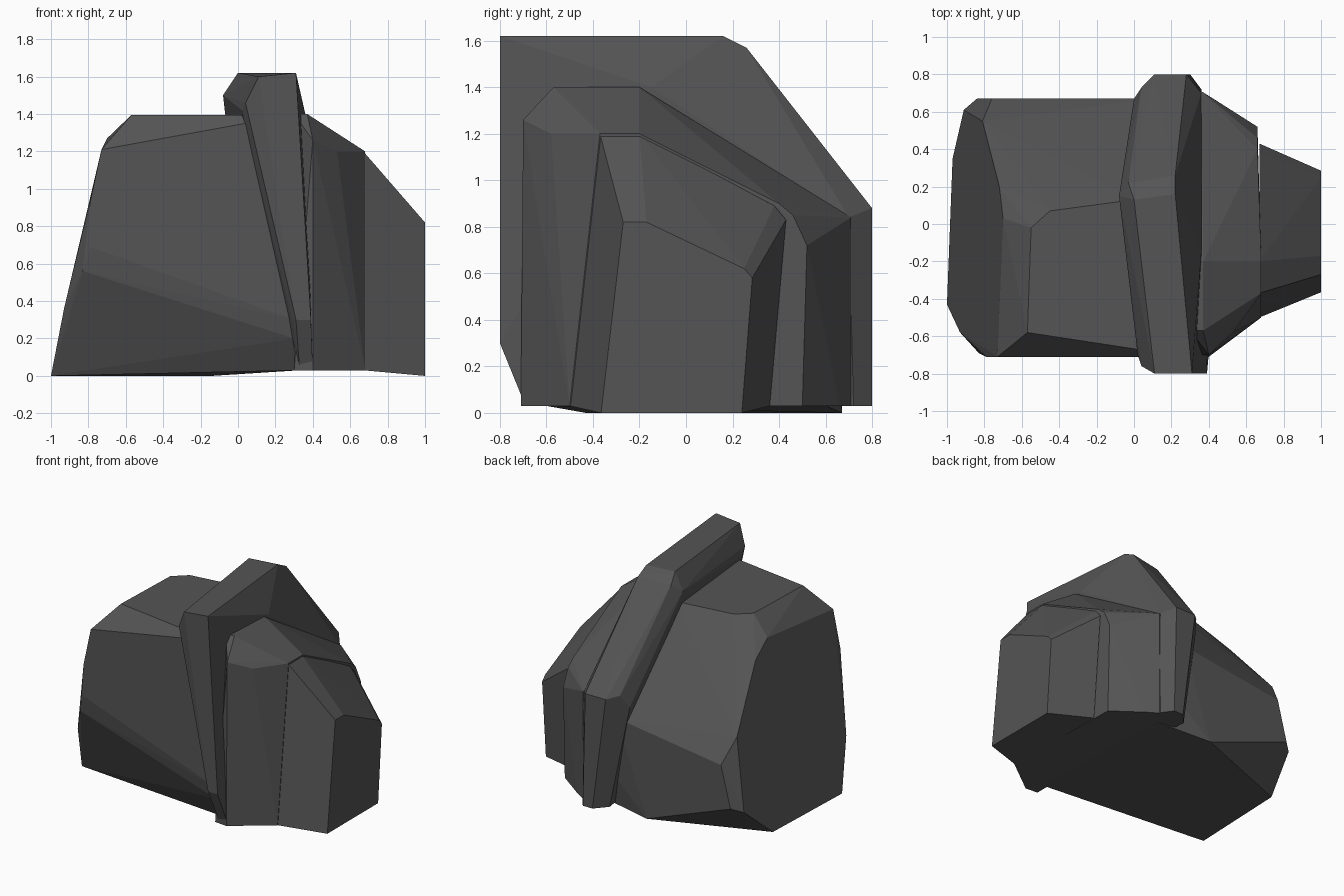
import bpy, bmesh
from math import radians

stone = bpy.data.materials.new("dark_stone")
stone.diffuse_color = (0.09, 0.09, 0.09, 1)


def rock(name, corners):
    """Flat-faced boulder: convex hull of its corners, with near-flat facets merged."""
    bm = bmesh.new()
    for c in corners:
        bm.verts.new(c)
    res = bmesh.ops.convex_hull(bm, input=bm.verts)
    loose = {v for v in res["geom_interior"] + res["geom_unused"]
             if isinstance(v, bmesh.types.BMVert)}
    bmesh.ops.delete(bm, geom=list(loose), context='VERTS')
    bmesh.ops.dissolve_limit(bm, angle_limit=radians(3), verts=bm.verts, edges=bm.edges)
    bmesh.ops.recalc_face_normals(bm, faces=bm.faces)
    me = bpy.data.meshes.new(name)
    bm.to_mesh(me)
    bm.free()
    me.materials.append(stone)
    ob = bpy.data.objects.new(name, me)
    bpy.context.collection.objects.link(ob)
    return ob


# Wide boulder on the left, undercut at its front foot
rock("left_boulder", [
    (-1, -.43, 0), (-.97, .35, 0), (-.14, .67, 0), (.33, -.6, .03), (.3, .6, .03),
    (-.91, .61, .23), (-.84, .67, .26), (-.76, .67, .57), (-.81, .55, .75),
    (-.72, .2, 1.17), (-.70, .03, 1.27),
    (-.93, -.58, .36), (-.83, -.69, .56), (-.79, -.71, .69), (-.79, -.71, .93),
    (-.73, -.71, 1.21), (.04, -.71, 1.35), (.3, -.71, .3), (.3, -.69, .2),
    (-.57, -.58, 1.395), (.02, -.67, 1.395), (-.55, -.02, 1.395),
    (-.45, .07, 1.395), (0, .13, 1.395), (.1, .67, .69), (.2, .65, .3)])

# Tall leaning slab between the boulders
rock("leaning_slab", [
    (.11, -.8, 1.6), (.31, -.8, 1.62), (.22, .16, 1.62), (0, .13, 1.62),
    (.22, .26, 1.57), (-.03, .22, 1.56), (-.08, .15, 1.5), (-.06, .15, 1.39),
    (.02, -.7, 1.42), (.04, -.76, 1.46),
    (0, .67, .8), (.04, .73, .9), (.11, .8, .88), (.28, .8, .88), (.36, .7, .84),
    (.36, -.15, 1.4), (.36, .48, 1.0),
    (.14, .71, .03), (.22, .8, .03), (.3, .8, .03), (.36, .72, .03),
    (.33, -.69, .03), (.4, -.69, .03), (.39, -.8, .3), (.31, -.8, .3), (.29, -.76, .3)])

# Faceted boulder against the slab's right side
rock("right_boulder", [
    (.3, -.57, 1.4), (.37, -.57, 1.4), (.37, -.2, 1.4), (.44, -.5, 1.33), (.44, -.2, 1.33),
    (.4, -.7, 1.26), (.44, -.65, 1.23), (.53, -.58, 1.2), (.68, -.37, 1.2), (.68, -.2, 1.2),
    (.36, .48, .98), (.44, .5, .91), (.66, .4, .9), (.66, .46, .85), (.66, .52, .72),
    (.36, .71, .84), (.44, .66, .72), (.3, -.2, 1.4), (.3, .48, .98), (.3, .7, .84),
    (.4, -.71, .03), (.44, -.65, .03), (.53, -.58, .03), (.68, -.5, .03),
    (.66, .5, .03), (.44, .66, .03), (.36, .71, .03), (.3, .7, .03), (.3, -.7, .03)])

# Lower outcrop sloping away to the far right
rock("end_outcrop", [
    (1, -.365, 0), (1, -.27, .82), (1, -.17, .82), (1, .25, .62), (1, .285, .58), (1, .24, 0),
    (.67, -.37, 1.2), (.67, -.2, 1.2), (.67, .38, .89), (.67, .43, .83),
    (.67, .36, .03), (.67, -.5, .03)])
